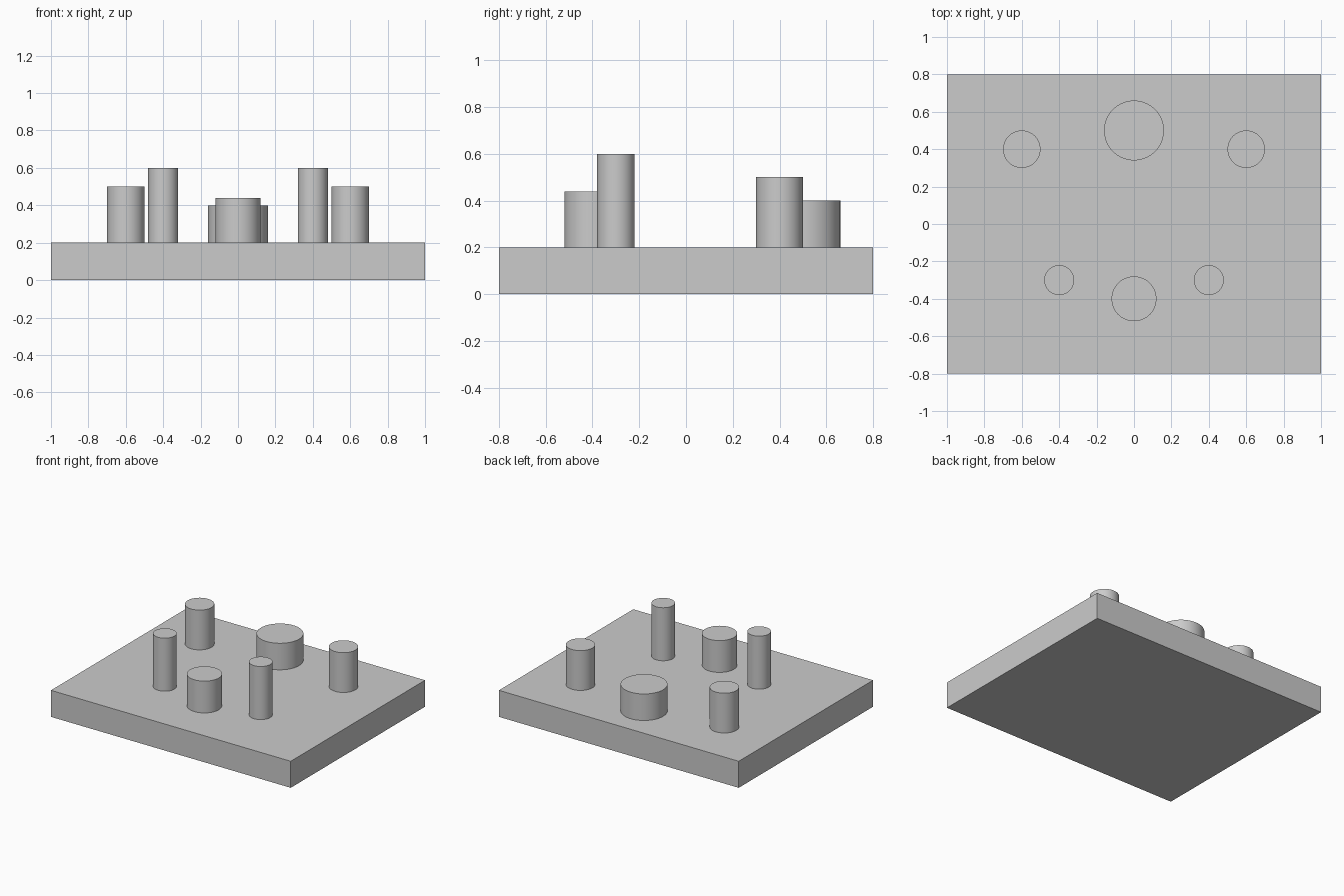
import bpy
import math

if "Cube" in bpy.data.objects:
    bpy.data.objects.remove(bpy.data.objects["Cube"])

PLATE_TOP = 0.2


def finish(obj, name):
    obj.name = name
    obj.data.name = name
    return obj


def add_peg(name, x, y, radius, top):
    # Upright round peg standing on the plate
    height = top - PLATE_TOP
    bpy.ops.mesh.primitive_cylinder_add(
        vertices=64, radius=radius, depth=height,
        location=(x, y, PLATE_TOP + height / 2))
    bpy.ops.object.shade_smooth_by_angle(angle=math.radians(30))
    return finish(bpy.context.object, name)


# Base plate
bpy.ops.mesh.primitive_cube_add(size=1, location=(0, 0, PLATE_TOP / 2))
plate = finish(bpy.context.object, "base_plate")
plate.scale = (2.0, 1.6, PLATE_TOP)
bpy.ops.object.transform_apply(location=False, rotation=False, scale=True)

# Centre pegs
add_peg("back_centre_peg", 0, 0.5, 0.16, 0.4)
add_peg("front_centre_peg", 0, -0.4, 0.12, 0.44)

# Mirrored pairs of side pegs
for side, sign in (("left", -1), ("right", 1)):
    add_peg(f"back_{side}_peg", sign * 0.6, 0.4, 0.1, 0.5)
    add_peg(f"front_{side}_peg", sign * 0.4, -0.3, 0.08, 0.6)
